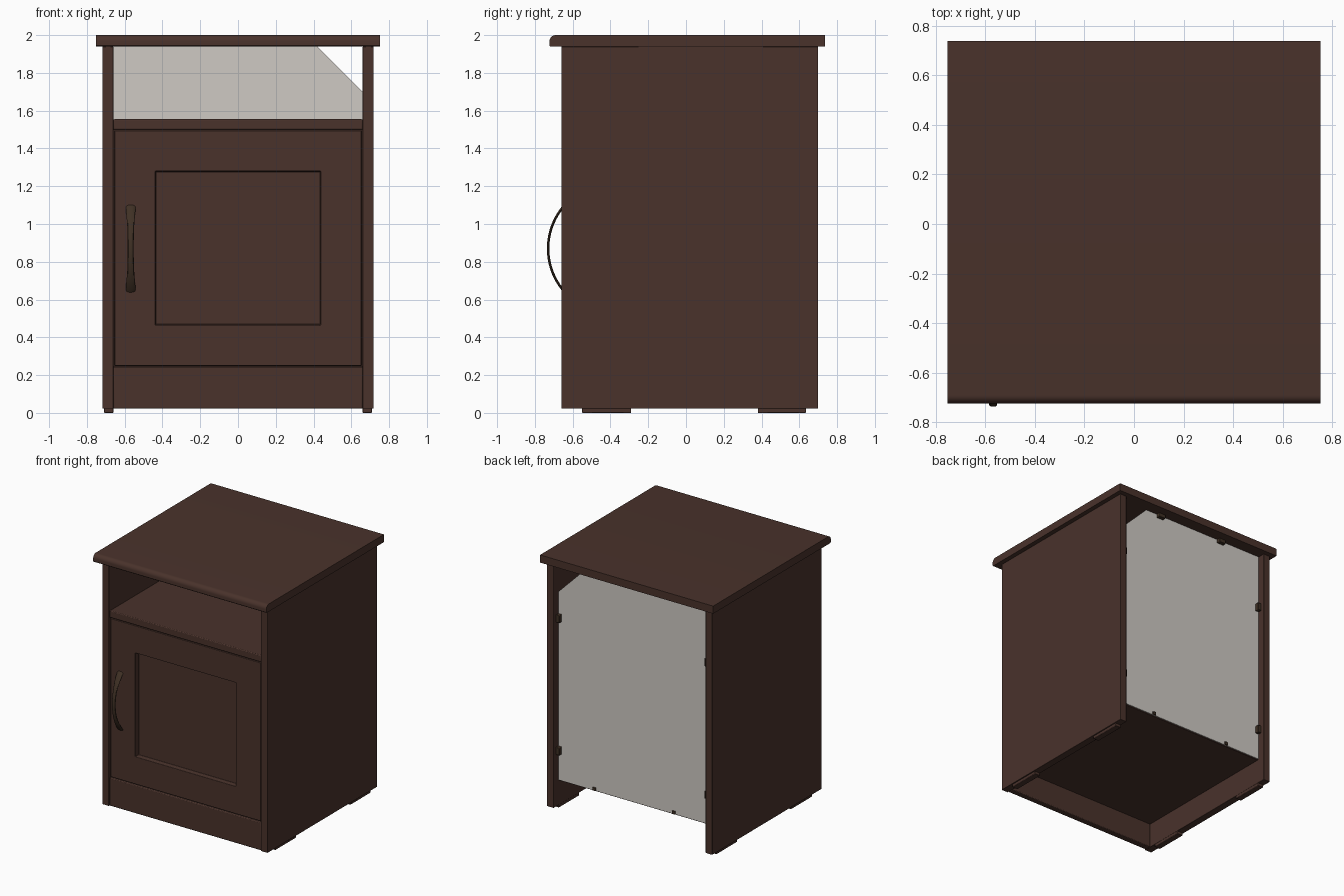
import bpy, bmesh, math
from mathutils import Vector

if "Cube" in bpy.data.objects:
    bpy.data.objects.remove(bpy.data.objects["Cube"])


def material(name, rgb):
    m = bpy.data.materials.new(name)
    m.diffuse_color = (*rgb, 1)
    m.use_nodes = True
    m.node_tree.nodes["Principled BSDF"].inputs["Base Color"].default_value = m.diffuse_color
    return m


WOOD = material("dark_brown_wood", (0.067, 0.032, 0.024))
BACK = material("grey_board", (0.62, 0.59, 0.55))
METAL = material("dark_bronze", (0.050, 0.030, 0.018))


def finish(name, bm, mat, bevel=0.0, segments=2):
    bmesh.ops.recalc_face_normals(bm, faces=bm.faces)
    me = bpy.data.meshes.new(name)
    bm.to_mesh(me)
    bm.free()
    me.materials.append(mat)
    ob = bpy.data.objects.new(name, me)
    bpy.context.collection.objects.link(ob)
    if bevel:
        b = ob.modifiers.new("bevel", 'BEVEL')
        b.width, b.segments, b.limit_method = bevel, segments, 'ANGLE'
    bpy.ops.object.select_all(action='DESELECT')
    ob.select_set(True)
    bpy.context.view_layer.objects.active = ob
    bpy.ops.object.shade_smooth_by_angle(angle=math.radians(30))
    return ob


def box_mesh(x0, x1, y0, y1, z0, z1):
    bm = bmesh.new()
    bmesh.ops.create_cube(bm, size=1)
    for v in bm.verts:
        v.co = Vector((x1 if v.co.x > 0 else x0, y1 if v.co.y > 0 else y0, z1 if v.co.z > 0 else z0))
    return bm


def box(name, x0, x1, y0, y1, z0, z1, mat=WOOD, bevel=0.003):
    return finish(name, box_mesh(x0, x1, y0, y1, z0, z1), mat, bevel)


def prism(name, pts, offset, mat):
    bm = bmesh.new()
    f = bm.faces.new([bm.verts.new(p) for p in pts])
    r = bmesh.ops.extrude_face_region(bm, geom=[f])
    bmesh.ops.translate(bm, vec=offset, verts=[g for g in r["geom"] if isinstance(g, bmesh.types.BMVert)])
    return finish(name, bm, mat)


# Table top: side profile with a rounded front edge
profile = [(0.737, 1.94), (0.737, 2.0)]
for i in range(9):
    a = math.radians(90 + i * 90 / 8)
    profile.append((-0.69 + 0.033 * math.cos(a), 1.967 + 0.033 * math.sin(a)))
profile += [(-0.723, 1.945), (-0.718, 1.94)]
prism("table_top", [(-0.752, y, z) for y, z in profile], (1.504, 0, 0), WOOD)

# Side panels with two long low feet and back clips
for s, side in ((-1, "left"), (1, "right")):
    xs = sorted((s * 0.66, s * 0.718))
    box(side + "_side_panel", *xs, -0.66, 0.70, 0.022, 1.94)
    fx = sorted((s * 0.66, s * 0.71))
    box(side + "_front_foot", *fx, -0.55, -0.29, 0, 0.025, bevel=0.004)
    box(side + "_back_foot", *fx, 0.38, 0.635, 0, 0.025, bevel=0.004)
    cx = sorted((s * 0.63, s * 0.661))
    for z, level in ((0.46, "lower"), (1.50, "upper")):
        box(f"{side}_{level}_clip", *cx, 0.64, 0.672, z - 0.03, z + 0.03, METAL, 0.004)
    tx = s * 0.29
    box(side + "_top_clip", tx - 0.03, tx + 0.03, 0.64, 0.672, 1.91, 1.941, METAL, 0.004)
    bx = s * 0.345
    box(side + "_bottom_clip", bx - 0.014, bx + 0.014, 0.64, 0.65, 0.222, 0.248, METAL, 0.003)

# Inner boards
box("shelf", -0.66, 0.66, -0.652, 0.634, 1.50, 1.555, bevel=0.006)
box("bottom_board", -0.66, 0.66, -0.63, 0.634, 0.215, 0.245)
box("plinth", -0.66, 0.66, -0.652, -0.60, 0.022, 0.243, bevel=0.006)

# Thin back board with one clipped corner
outline = [(-0.66, 0.222), (0.66, 0.222), (0.66, 1.70), (0.42, 1.94), (-0.66, 1.94)]
prism("back_board", [(x, 0.634, z) for x, z in outline], (0, 0.006, 0), BACK)

# Door: rebated edge, framed recessed centre panel
bm = box_mesh(-0.66, 0.66, -0.625, -0.585, 0.243, 1.502)
bm.normal_update()
front = min(bm.faces, key=lambda f: f.calc_center_median().y)
for thickness, depth in ((0.007, 0), (0.0005, 0.025), (0.214, 0), (0.004, -0.038)):
    bmesh.ops.inset_region(bm, faces=[front], thickness=thickness, use_even_offset=True)
    for v in front.verts:
        v.co.y -= depth
finish("door", bm, WOOD, 0.003)

# Bowed handle, wider towards its ends
bm = bmesh.new()
R, steps, sides = 0.346, 28, 10
rings = []
half = math.asin(0.252 / R)
for i in range(steps + 1):
    u = -1 + 2 * i / steps
    a = u * half
    w = 0.016 + 0.009 * math.sin(min(abs(u) / 0.85, 1) * math.pi / 2) ** 4
    if abs(u) > 0.99:
        w *= 0.7
    out = Vector((0, -math.cos(a), math.sin(a)))
    c = Vector((-0.568, -0.73 + R, 0.87)) + out * R
    rings.append([bm.verts.new(c + Vector((w * math.cos(t), 0, 0)) + out * 0.007 * math.sin(t))
                  for t in (2 * math.pi * k / sides for k in range(sides))])
for p, q in zip(rings, rings[1:]):
    for k in range(sides):
        n = (k + 1) % sides
        bm.faces.new((p[k], p[n], q[n], q[k]))
bm.faces.new(rings[0])
bm.faces.new(rings[-1])
finish("handle", bm, METAL)
